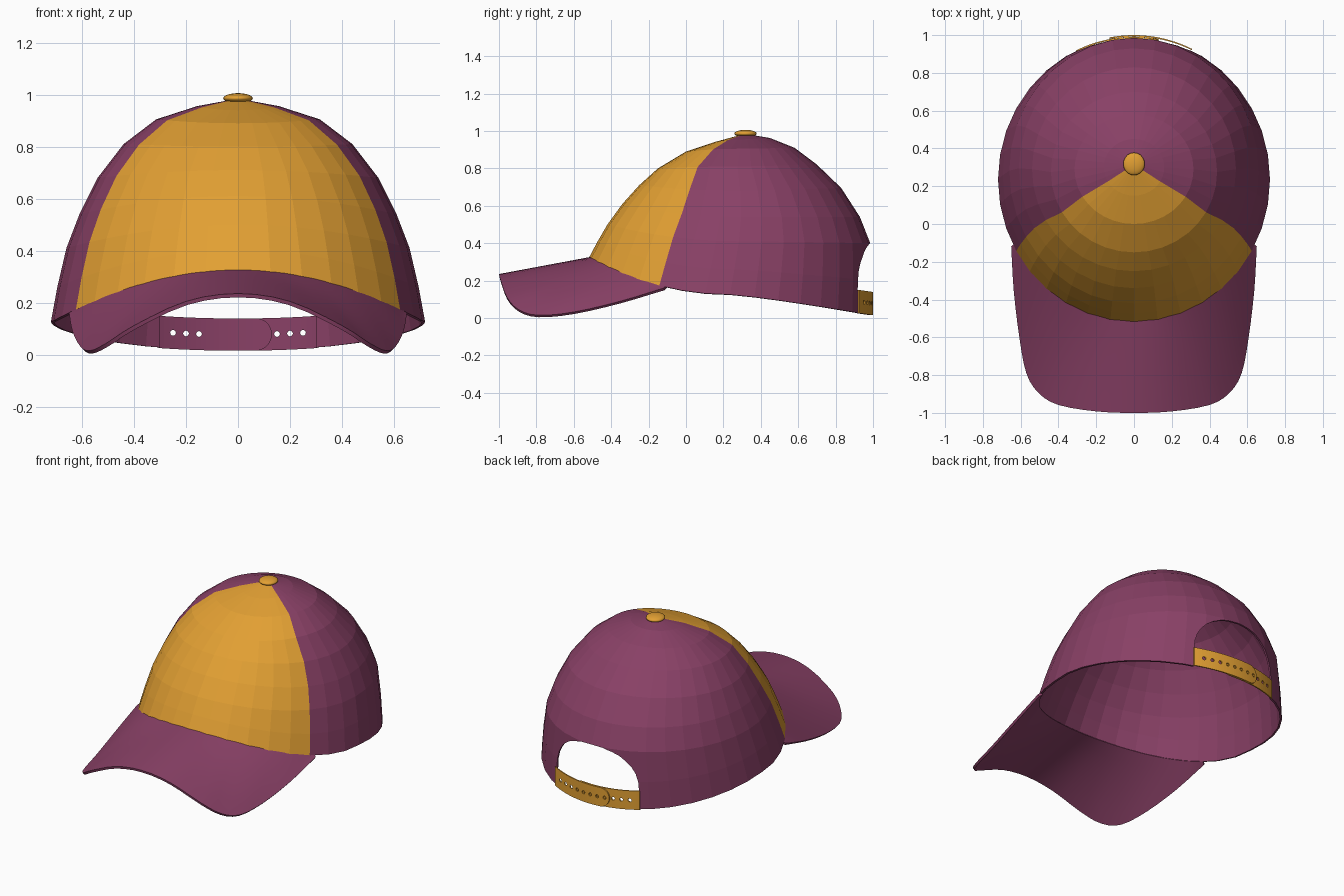
import bpy, bmesh, math
from mathutils import Matrix, Vector

if "Cube" in bpy.data.objects:
    bpy.data.objects.remove(bpy.data.objects["Cube"])


def material(name, rgb):
    m = bpy.data.materials.new(name)
    m.diffuse_color = (*rgb, 1)
    m.use_nodes = True
    m.node_tree.nodes["Principled BSDF"].inputs["Base Color"].default_value = m.diffuse_color
    return m


GOLD = material("gold cloth", (0.76, 0.35, 0.033))
PLUM = material("plum cloth", (0.25, 0.052, 0.133))


def build(name, verts, faces, mats):
    me = bpy.data.meshes.new(name)
    me.from_pydata(verts, [], faces)
    me.update()
    for m in mats:
        me.materials.append(m)
    ob = bpy.data.objects.new(name, me)
    bpy.context.collection.objects.link(ob)
    return ob


def face_up(ob):
    if sum(p.normal.z * p.area for p in ob.data.polygons) < 0:
        ob.data.flip_normals()


def fix_normals(ob):
    bm = bmesh.new()
    bm.from_mesh(ob.data)
    bmesh.ops.recalc_face_normals(bm, faces=bm.faces[:])
    bm.to_mesh(ob.data)
    bm.free()


def activate(ob):
    bpy.ops.object.select_all(action='DESELECT')
    ob.select_set(True)
    bpy.context.view_layer.objects.active = ob


def thicken(ob, t):
    m = ob.modifiers.new("thickness", 'SOLIDIFY')
    m.thickness, m.offset = t, -1
    m.material_offset = m.material_offset_rim = len(ob.data.materials) - 1
    activate(ob)
    bpy.ops.object.modifier_apply(modifier=m.name)


def cut(ob, cutter):
    cutter.hide_render = True
    m = ob.modifiers.new("cut", 'BOOLEAN')
    m.operation, m.solver, m.object = 'DIFFERENCE', 'EXACT', cutter
    activate(ob)
    bpy.ops.object.modifier_apply(modifier=m.name)
    bpy.data.objects.remove(cutter)


# Crown: rings blended from the front (y,z), side (x,z) and back (y,z) profiles
FRONT = [(.15, .94), (0, .89), (-.15, .80), (-.25, .71), (-.34, .61), (-.42, .50), (-.475, .405), (-.52, .32)]
SIDE = [(.16, .955), (.315, .905), (.44, .81), (.54, .68), (.61, .54), (.66, .41), (.695, .26), (.72, .125)]
BACK = [(.45, .962), (.58, .91), (.70, .82), (.83, .695), (.93, .54), (.985, .40), (.992, .2), (.99, .015)]
APEX = (0, .315, .985)


def crown_point(deg, level, scale=1.0):
    (yf, zf), (xs, zs), (yb, zb) = FRONT[level], SIDE[level], BACK[level]
    a = math.radians(deg)
    c = -math.cos(a)
    z = zs + ((zf - zs) * c * c if c < 0 else (zb - zs) * c ** 1.2)
    return (scale * xs * math.sin(a), (yf + yb) / 2 + scale * (yb - yf) / 2 * c, z)


SEG = 36
verts = [APEX] + [crown_point(360 * k / SEG, l) for l in range(8) for k in range(SEG)]
faces, gold = [], []
for k in range(SEG):
    n = (k + 1) % SEG
    is_gold = k < SEG // 6 or k >= SEG - SEG // 6
    faces.append((0, 1 + k, 1 + n))
    gold.append(is_gold)
    for l in range(7):
        a, b = 1 + l * SEG, 1 + (l + 1) * SEG
        faces.append((a + k, b + k, b + n, a + n))
        gold.append(is_gold)
crown = build("crown", verts, faces, [GOLD, PLUM])
for p, g in zip(crown.data.polygons, gold):
    p.material_index = 0 if g else 1
face_up(crown)
thicken(crown, .012)

# Arched opening at the back of the crown
arch = [(.3, -.2)]
for i in range(17):
    a = math.pi * i / 16
    c, s = math.cos(a), math.sin(a)
    arch.append((.3 * math.copysign(abs(c) ** .85, c), .14 + .26 * abs(s) ** .85))
arch.append((-.3, -.2))
n = len(arch)
verts = [(x, y, z) for y in (.6, 1.3) for x, z in arch]
faces = [tuple(range(n)), tuple(range(n, 2 * n))]
faces += [(i, (i + 1) % n, n + (i + 1) % n, n + i) for i in range(n)]
cutter = build("opening_cutter", verts, faces, [GOLD, PLUM])
for p in cutter.data.polygons:
    p.material_index = 1
fix_normals(cutter)
cut(crown, cutter)

# Brim: grid between the crown's front rim and a curved outer edge
EDGE = [Vector(p) for p in [(0, -1, .235), (.2, -.992, .205), (.4, -.958, .112), (.505, -.895, .045),
        (.57, -.79, .015), (.607, -.6, .032), (.637, -.35, .09), (.65, -.12, .16)]]


def edge_point(t):
    i = min(int(t), 6)
    f = t - i
    p1, p2 = EDGE[i], EDGE[i + 1]
    p0 = EDGE[i - 1] if i else Vector((-p2.x, p2.y, p2.z))
    p3 = EDGE[i + 2] if i < 6 else p2 * 2 - p1
    return .5 * (2 * p1 + (p2 - p0) * f + (2 * p0 - 5 * p1 + 4 * p2 - p3) * f * f
                 + (3 * p1 - p0 - 3 * p2 + p3) * f ** 3)


COLS, ROWS = 21, 6
verts, faces = [], []
for j in range(-COLS, COLS + 1):
    t = 7 * abs(j) / COLS
    outer = edge_point(t)
    inner = Vector(crown_point(63 * t / 7, 7, .99)) + Vector((0, 0, .006))
    for r in range(ROWS + 1):
        p = inner.lerp(outer, r / ROWS)
        verts.append((math.copysign(p.x, j), p.y, p.z))
W = ROWS + 1
for j in range(2 * COLS):
    for r in range(ROWS):
        a = j * W + r
        faces.append((a, a + 1, a + W + 1, a + W))
brim = build("brim", verts, faces, [PLUM])
face_up(brim)
thicken(brim, .015)
activate(brim)
bpy.ops.object.shade_smooth_by_angle(angle=math.radians(40))


# Back strap: two overlapping bands with rounded ends and holes
def strap_pos(x, radius):
    c = math.sqrt(1 - (x / .72) ** 2)
    return .2375 + radius * c, .077 + .11 * (1 - c)


def pegs(name, xs, radius, y_mid, depth, mats):
    bm = bmesh.new()
    for x in xs:
        y, z = strap_pos(x, y_mid)
        bmesh.ops.create_cone(bm, cap_ends=True, segments=12, radius1=radius, radius2=radius, depth=depth,
                              matrix=Matrix.Translation((x, y, z)) @ Matrix.Rotation(math.pi / 2, 4, 'X'))
    ob = build(name, [], [], mats)
    bm.to_mesh(ob.data)
    bm.free()
    return ob


def strap(name, side, outer, holes):
    steps, verts, faces = 30, [], []
    for i in range(steps + 1):
        x = .306 - .436 * (1 - (1 - i / steps) ** 1.5)
        d = max(0, -.07 - x) / .06
        h = max(.012, .062 * math.sqrt(max(0, 1 - d * d)))
        for radius, s in ((outer, -1), (outer, 1), (outer - .008, 1), (outer - .008, -1)):
            y, z = strap_pos(x, radius)
            verts.append((side * x, y, z + s * h))
    for i in range(steps):
        a = 4 * i
        faces += [(a + k, a + (k + 1) % 4, a + 4 + (k + 1) % 4, a + 4 + k) for k in range(4)]
    faces += [(0, 1, 2, 3), tuple(4 * steps + k for k in range(4))]
    ob = build(name, verts, faces, [GOLD, PLUM])
    fix_normals(ob)
    cut(ob, pegs("hole_cutter", holes, .011, .755, .15, [GOLD]))
    for p in ob.data.polygons:
        p.material_index = 1 if p.normal.y < -.5 else 0


strap("outer_strap", 1, .7625, [.05 * i for i in range(-2, 6)])
strap("inner_strap", -1, .7535, [-.15, -.2, -.25])
pegs("strap_pegs", [.05 * i for i in range(-2, 3)], .007, .757, .01, [GOLD])

# Button on top
bpy.ops.mesh.primitive_uv_sphere_add(segments=20, ring_count=10, radius=1, location=(0, .318, .986))
button = bpy.context.object
button.name = "top_button"
button.scale = (.057, .06, .02)
button.data.materials.append(GOLD)
bpy.ops.object.shade_smooth_by_angle(angle=math.radians(40))
